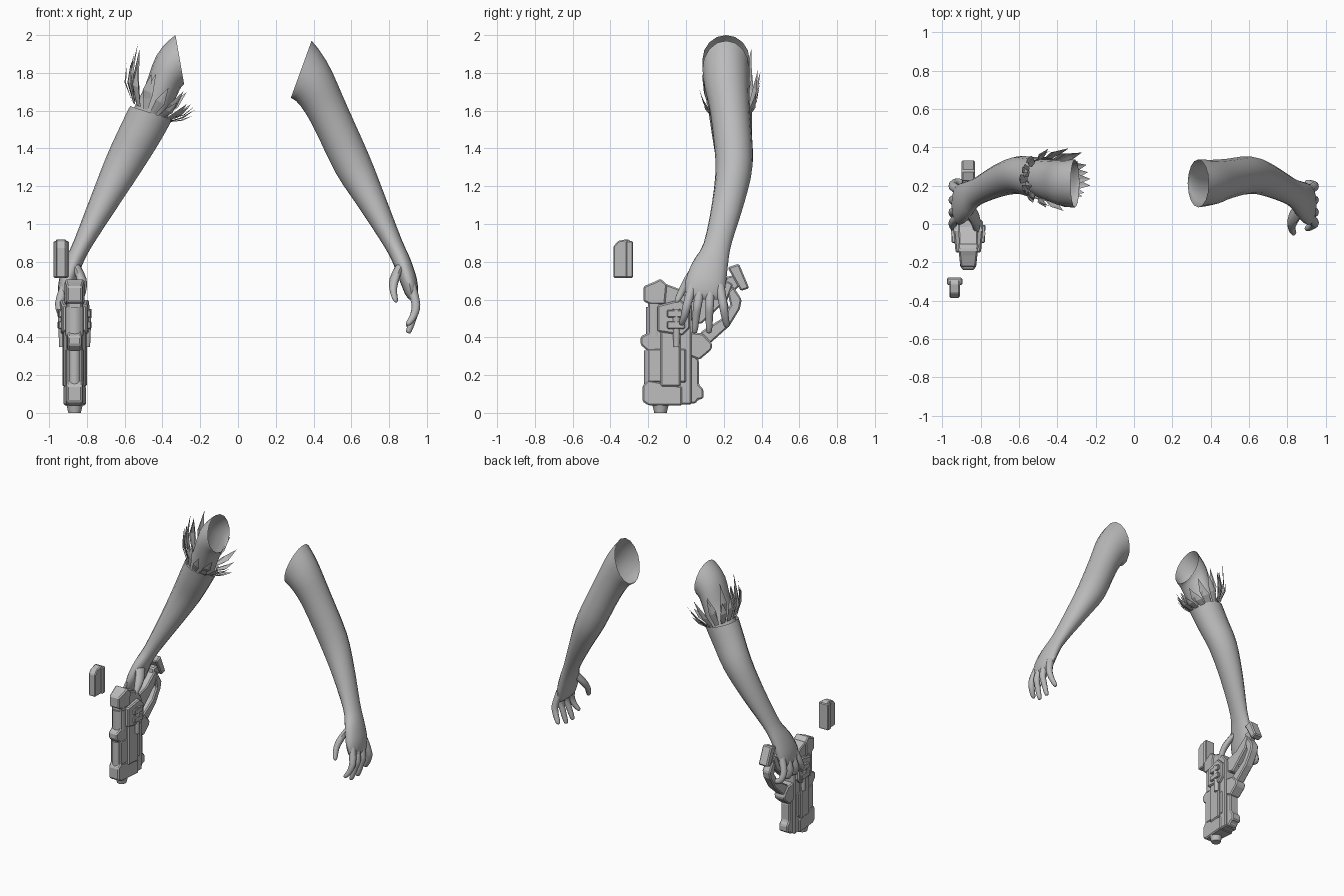
import bpy, bmesh, math, random
from mathutils import Vector

random.seed(4)
grey = bpy.data.materials.new("plain_grey")
grey.diffuse_color = (0.5, 0.5, 0.5, 1)


def finish(name, bm, smooth=None, bevel=0):
    bmesh.ops.recalc_face_normals(bm, faces=bm.faces)
    me = bpy.data.meshes.new(name)
    bm.to_mesh(me)
    bm.free()
    me.materials.append(grey)
    ob = bpy.data.objects.new(name, me)
    bpy.context.collection.objects.link(ob)
    if bevel:
        m = ob.modifiers.new("bevel", 'BEVEL')
        m.width, m.segments, m.limit_method = bevel, 1, 'ANGLE'
    if smooth:
        bpy.ops.object.select_all(action='DESELECT')
        ob.select_set(True)
        bpy.context.view_layer.objects.active = ob
        bpy.ops.object.shade_smooth_by_angle(angle=math.radians(smooth))
    return ob


def spline(rows, steps):
    # smooth interpolation of all section values
    out = []
    for i in range(len(rows) - 1):
        p = [rows[max(0, min(len(rows) - 1, i + k))] for k in (-1, 0, 1, 2)]
        for s in range(steps):
            t = s / steps
            out.append([0.5 * (2 * b + (c - a) * t + (2 * a - 5 * b + 4 * c - d) * t * t
                               + (3 * b - a - 3 * c + d) * t ** 3) for a, b, c, d in zip(*p)])
    return out + [list(rows[-1])]


def tube(name, rows, side=1, sides=16, steps=3, cap_start=False, cap_end=True):
    # rows: x, y, z, radius across, radius along y, tilt of the section in degrees
    bm = bmesh.new()
    rings = []
    for x, y, z, ru, rv, ang in spline(rows, steps):
        a = math.radians(ang)
        ring = []
        for k in range(sides):
            t = 2 * math.pi * k / sides
            u = ru * math.cos(t)
            ring.append(bm.verts.new((side * (x + u * math.cos(a)), y + rv * math.sin(t), z + u * math.sin(a))))
        rings.append(ring)
    for r, q in zip(rings, rings[1:]):
        for k in range(sides):
            n = (k + 1) % sides
            bm.faces.new((r[k], r[n], q[n], q[k]))
    if cap_start:
        bm.faces.new(rings[0])
    if cap_end:
        bm.faces.new(rings[-1])
    return finish(name, bm, smooth=50)


def slab(name, pts, half, cx=-0.865, bevel=0.008, taper=False):
    # y-z profile extruded across x, optionally narrowing to the front
    bm = bmesh.new()
    f = bm.faces.new([bm.verts.new((-half, y, z)) for y, z in pts])
    r = bmesh.ops.extrude_face_region(bm, geom=[f])
    for v in r["geom"]:
        if isinstance(v, bmesh.types.BMVert):
            v.co.x = half
    for v in bm.verts:
        if taper:
            v.co.x *= max(0.6, min(1, 1 + (v.co.y + 0.08) * 2.2))
        v.co.x += cx
    return finish(name, bm, bevel=bevel)


def box(name, y0, y1, z0, z1, half, **kw):
    return slab(name, [(y0, z0), (y1, z0), (y1, z1), (y0, z1)], half, **kw)


def rod(name, x, y, z0, z1, r0, r1, sides=12):
    tube(name, [(x, y, z0, r0, r0, 0), (x, y, z1, r1, r1, 0)], sides=sides, steps=1, cap_start=True)


# arms: shared forearm and palm sections
forearm = [(0.605, 0.255, 1.318, 0.100, 0.098, 26), (0.708, 0.225, 1.12, 0.076, 0.086, 26),
           (0.820, 0.168, 0.90, 0.050, 0.074, 22), (0.868, 0.130, 0.80, 0.047, 0.094, 18),
           (0.903, 0.105, 0.70, 0.045, 0.108, 10), (0.918, 0.100, 0.63, 0.034, 0.102, 0),
           (0.922, 0.100, 0.60, 0.016, 0.085, 0)]
tube("free_arm", [(0.335, 0.212, 1.82, 0.160, 0.125, 70), (0.405, 0.217, 1.725, 0.122, 0.118, 38),
                  (0.482, 0.235, 1.582, 0.105, 0.105, 28)] + forearm)
tube("gloved_arm", [(0.460, 0.235, 1.588, 0.117, 0.115, 18), (0.52, 0.243, 1.475, 0.112, 0.106, 25)] + forearm, side=-1)
tube("bare_upper_arm", [(0.308, 0.212, 1.87, 0.132, 0.125, 80), (0.365, 0.212, 1.81, 0.105, 0.122, 50),
                        (0.415, 0.222, 1.69, 0.088, 0.112, 30), (0.482, 0.238, 1.54, 0.095, 0.100, 28)],
     side=-1, cap_end=False)

# hands: knuckle y, tip y, tip z
fingers = [("index", 0.035, -0.022, 0.475), ("middle", 0.078, 0.046, 0.435),
           ("ring", 0.128, 0.122, 0.435), ("little", 0.178, 0.215, 0.465)]
for n, ky, ty, tz in fingers:
    my = (ky + ty) / 2
    tube(n + "_finger", [(0.915, ky, 0.68, 0.026, 0.026, 8), (0.942, my, 0.575, 0.023, 0.024, 0),
                         (0.93, (my + ty) / 2, 0.515, 0.020, 0.021, -15), (0.905, ty, tz, 0.015, 0.016, -20),
                         (0.898, ty, tz - 0.012, 0.005, 0.005, -20)], sides=10)
    tube(n + "_gripping_finger", [(0.912, ky, 0.68, 0.026, 0.026, 8), (0.945, my, 0.585, 0.023, 0.024, 0),
                                  (0.932, ty, 0.525, 0.021, 0.022, -45), (0.885, ty, 0.505, 0.018, 0.019, -85),
                                  (0.860, ty, 0.508, 0.006, 0.006, -90)], side=-1, sides=10)
for n, side in (("thumb", 1), ("gripping_thumb", -1)):
    tube(n, [(0.866, 0.085, 0.80, 0.032, 0.036, 25), (0.832, 0.03, 0.72, 0.030, 0.036, 15),
             (0.822, -0.015, 0.655, 0.020, 0.024, 5), (0.832, -0.043, 0.60, 0.015, 0.017, -10),
             (0.836, -0.047, 0.585, 0.005, 0.006, -10)], side=side, sides=10)

# feather cuff: pointed folded leaves splayed around the glove edge
bm = bmesh.new()
axis, out, centre = Vector((0.47, 0, 0.88)), Vector((-0.88, 0, 0.47)), Vector((-0.462, 0.235, 1.59))
yy = Vector((0, 1, 0))
for layer, count in ((0, 15), (1, 13)):
    for i in range(count):
        t = 2 * math.pi * (i + 0.5 * layer) / count
        c, s = math.cos(t), math.sin(t)
        base = centre + (out * c + yy * s) * 0.108 + axis * 0.015 * layer
        splay = out * c * (0.16 if c > 0 else 0.09) + yy * s * 0.055
        reach = (0.15 + 0.045 * c) * random.uniform(0.75, 1.25) * (1 + 0.15 * layer)
        tip = base + splay * random.uniform(0.75, 1.15) + axis * reach
        wide = (yy * c - out * s).normalized() * 0.025
        mid = base.lerp(tip, 0.45) + splay * 0.15
        low = [bm.verts.new(p) for p in (base - wide * 0.6, base, base + wide * 0.6)]
        up = [bm.verts.new(p) for p in (mid - wide, mid + splay * 0.06, mid + wide)]
        end = bm.verts.new(tip)
        for k in (0, 1):
            bm.faces.new((low[k], low[k + 1], up[k + 1], up[k]))
            bm.faces.new((up[k], up[k + 1], end))
finish("feather_cuff", bm)

# blaster body, muzzle pointing down
slab("blaster_body", [(-0.2, 0.045), (0.03, 0.045), (0.03, 0.58), (-0.02, 0.65), (-0.1, 0.68), (-0.16, 0.69),
                      (-0.2, 0.66), (-0.2, 0.425), (-0.24, 0.405), (-0.24, 0.36), (-0.2, 0.325)],
     0.053, taper=True)
box("front_shroud", -0.205, 0.0, 0.16, 0.34, 0.060, taper=True)
slab("muzzle_guard", [(-0.23, 0.06), (-0.2, 0.04), (-0.02, 0.04), (-0.02, 0.14), (-0.2, 0.175), (-0.23, 0.145)],
     0.060, taper=True)
box("centre_plate", -0.135, -0.03, 0.14, 0.56, 0.066, taper=True)
rod("barrel", -0.865, -0.19, 0.06, 0.33, 0.032, 0.032)
rod("muzzle", -0.865, -0.135, 0.0, 0.05, 0.033, 0.045)
rod("front_sleeve", -0.865, -0.165, 0.41, 0.56, 0.048, 0.048)
slab("rear_sight_block", [(-0.225, 0.59), (-0.19, 0.575), (-0.11, 0.575), (-0.1, 0.68), (-0.135, 0.71),
                          (-0.165, 0.695), (-0.225, 0.67)], 0.058, taper=True)
slab("receiver", [(-0.15, 0.43), (-0.02, 0.41), (0.02, 0.45), (0.02, 0.55), (-0.03, 0.60), (-0.15, 0.57)],
     0.078, taper=True)
for i, z in enumerate((0.445, 0.505)):
    box("side_lug_%d" % i, -0.10, -0.005, z, z + 0.04, 0.09, taper=True, bevel=0.005)
for s in (-1, 1):
    rod("side_canister", -0.865 + s * 0.066, -0.05, 0.35, 0.55, 0.016, 0.024)

# lower rail behind the barrel
slab("lower_rail", [(0.02, 0.05), (0.05, 0.05), (0.065, 0.07), (0.092, 0.075), (0.092, 0.125), (0.068, 0.15),
                    (0.068, 0.28), (0.05, 0.3), (0.02, 0.3)], 0.036)
# trigger block and curved stock arm
slab("trigger_block", [(0.0, 0.31), (0.07, 0.28), (0.135, 0.335), (0.14, 0.365), (0.09, 0.42), (0.0, 0.43)], 0.042)
slab("stock_arm", [(0.05, 0.36), (0.13, 0.37), (0.23, 0.46), (0.285, 0.55), (0.295, 0.6), (0.25, 0.67),
                   (0.22, 0.64), (0.235, 0.57), (0.19, 0.50), (0.08, 0.43)], 0.032)
slab("grip", [(0.0, 0.50), (0.08, 0.47), (0.22, 0.60), (0.25, 0.68), (0.22, 0.70), (0.12, 0.62), (0.0, 0.59)], 0.03)
slab("stock_pad", [(0.22, 0.77), (0.28, 0.79), (0.335, 0.66), (0.29, 0.645)], 0.036)
slab("stock_link", [(0.2, 0.65), (0.25, 0.64), (0.29, 0.68), (0.26, 0.73), (0.21, 0.72)], 0.024)

# loose magazine
slab("magazine", [(-0.385, 0.715), (-0.285, 0.715), (-0.285, 0.905), (-0.31, 0.92), (-0.36, 0.91), (-0.385, 0.88)],
     0.027, cx=-0.936, bevel=0.006)
box("magazine_spine", -0.318, -0.28, 0.715, 0.91, 0.040, cx=-0.936, bevel=0.006)
